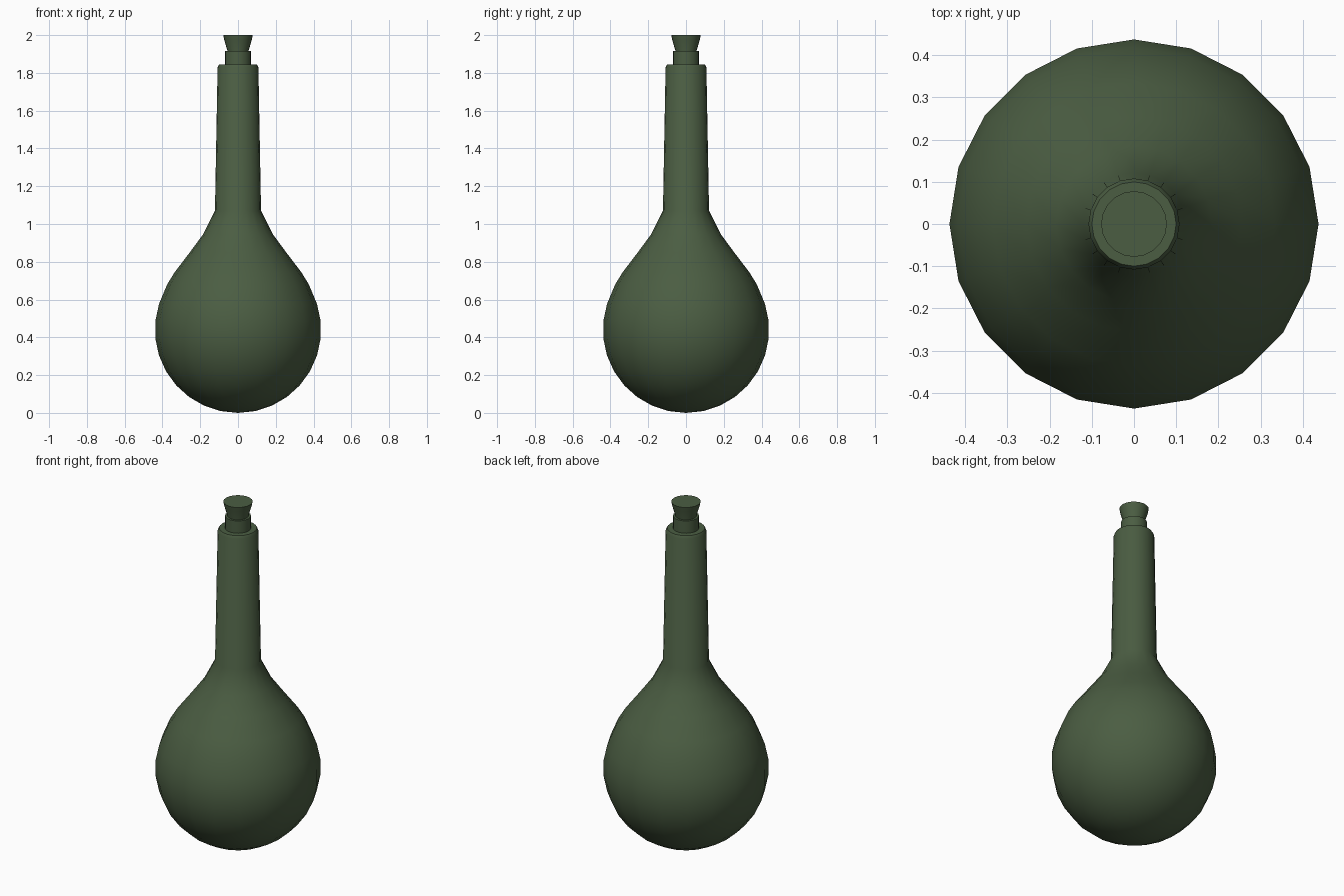
import bpy, bmesh, math

if "Cube" in bpy.data.objects:
    bpy.data.objects.remove(bpy.data.objects["Cube"])

mat = bpy.data.materials.new("dark_green")
mat.diffuse_color = (0.07, 0.11, 0.055, 1)
mat.use_nodes = True
mat.node_tree.nodes["Principled BSDF"].inputs["Base Color"].default_value = mat.diffuse_color


def lathe(name, profile, sides=20):
    """Revolve (radius, z) points about z; radius 0 makes a pole, open ends get a cap."""
    bm = bmesh.new()
    rings = []
    for r, z in profile:
        if r == 0:
            rings.append([bm.verts.new((0, 0, z))] * sides)
        else:
            rings.append([bm.verts.new((r * math.cos(2 * math.pi * i / sides),
                                        r * math.sin(2 * math.pi * i / sides), z))
                          for i in range(sides)])
    for a, b in zip(rings, rings[1:]):
        for i in range(sides):
            j = (i + 1) % sides
            bm.faces.new(list(dict.fromkeys((a[i], a[j], b[j], b[i]))))
    for ring in (rings[0], rings[-1]):
        if ring[0] is not ring[1]:
            bm.faces.new(ring)
    bmesh.ops.recalc_face_normals(bm, faces=bm.faces)
    me = bpy.data.meshes.new(name)
    bm.to_mesh(me)
    bm.free()
    ob = bpy.data.objects.new(name, me)
    bpy.context.collection.objects.link(ob)
    me.materials.append(mat)
    bpy.ops.object.select_all(action='DESELECT')
    ob.select_set(True)
    bpy.context.view_layer.objects.active = ob
    bpy.ops.object.shade_smooth_by_angle(angle=math.radians(35))
    return ob


# Flask: round bulb, sloping shoulder and long tapered neck
R = 0.44
bulb = [(0, 0)]
bulb += [(R * math.sin(math.radians(a)), R - R * math.cos(math.radians(a)))
         for a in range(12, 109, 12)]
shoulder = [(0.375, 0.68), (0.335, 0.745), (0.255, 0.85), (0.185, 0.945)]
neck = [(0.122, 1.07), (0.108, 1.83), (0.1, 1.845), (0.065, 1.845), (0, 1.845)]
lathe("flask", bulb + shoulder + neck)

# Collar at the mouth
lathe("collar", [(0.069, 1.83), (0.069, 1.917)])

# Flared stopper
lathe("stopper", [(0.055, 1.9), (0.056, 1.917), (0.073, 1.975), (0.078, 2.0)])
